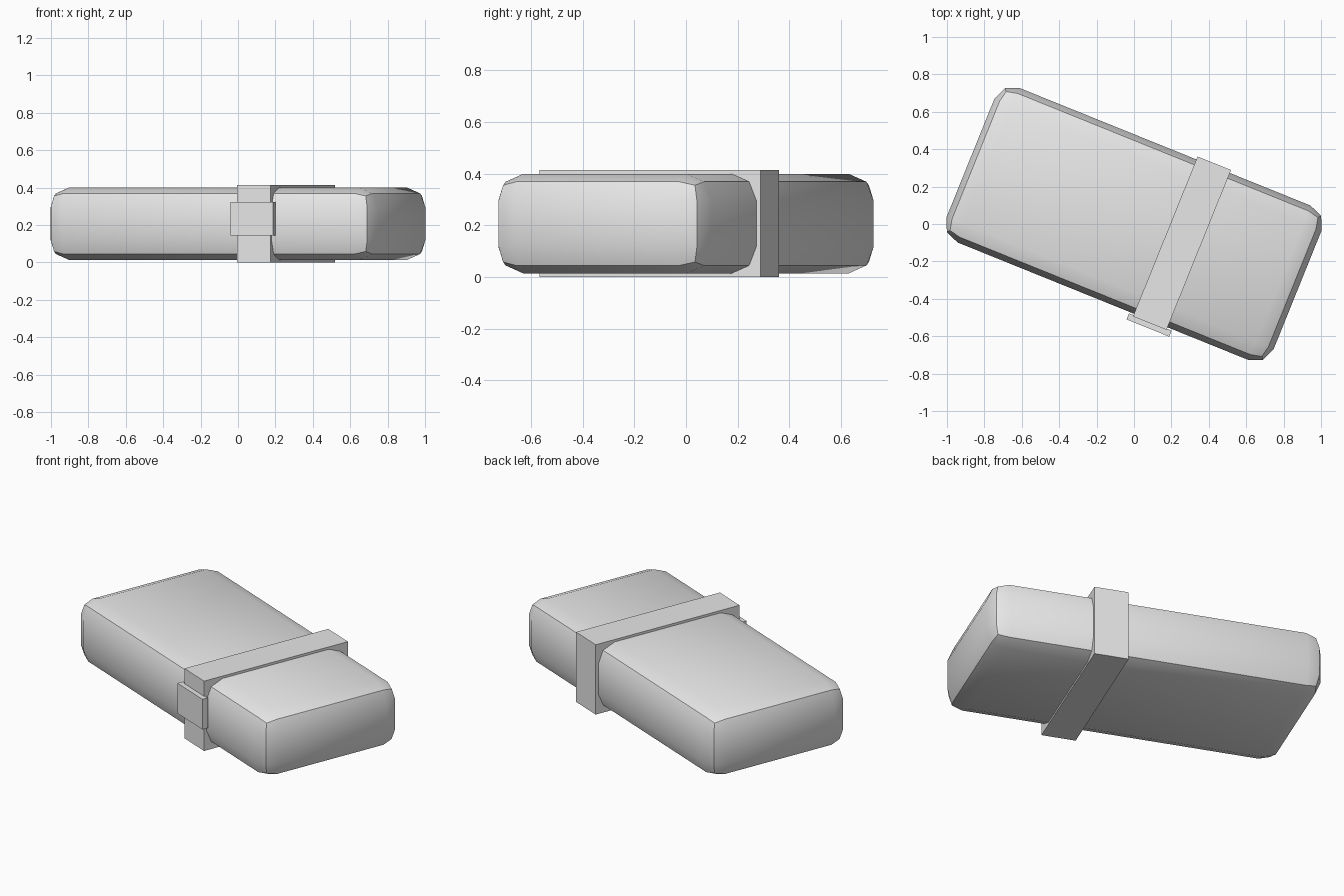
import bpy
import math
from mathutils import Matrix

if "Cube" in bpy.data.objects:
    bpy.data.objects.remove(bpy.data.objects["Cube"])

TURN = Matrix.Rotation(math.radians(-22), 4, 'Z')
MID_Z = 0.207

grey = bpy.data.materials.new("light_grey")
grey.diffuse_color = (0.8, 0.8, 0.8, 1)
grey.use_nodes = True
grey.node_tree.nodes["Principled BSDF"].inputs["Base Color"].default_value = grey.diffuse_color


def box(name, u, v, z):
    """Box from ranges along the length (u), width (v) and height (z)."""
    centre = [sum(r) / 2 for r in (u, v, z)]
    size = [r[1] - r[0] for r in (u, v, z)]
    bpy.ops.mesh.primitive_cube_add(size=1)
    ob = bpy.context.object
    ob.name = name
    ob.data.transform(TURN.inverted() @ TURN @ Matrix.Translation(centre)
                      @ Matrix.Diagonal((*size, 1)))
    ob.matrix_world = TURN
    ob.data.materials.append(grey)
    return ob


# Rounded padded body
body = box("body", (-0.943, 0.943), (-0.445, 0.445), (MID_Z - 0.193, MID_Z + 0.193))
bevel = body.modifiers.new("rounding", 'BEVEL')
bevel.width = 0.105
bevel.segments = 2
bpy.ops.object.modifier_apply(modifier=bevel.name)
bpy.ops.object.shade_smooth_by_angle(angle=math.radians(30))

# Strap wrapped around the body, with its clasp on the front
box("strap", (0.18, 0.373), (-0.46, 0.462), (0.0, 2 * MID_Z))
box("clasp", (0.154, 0.4), (-0.488, -0.453), (0.145, 0.324))
